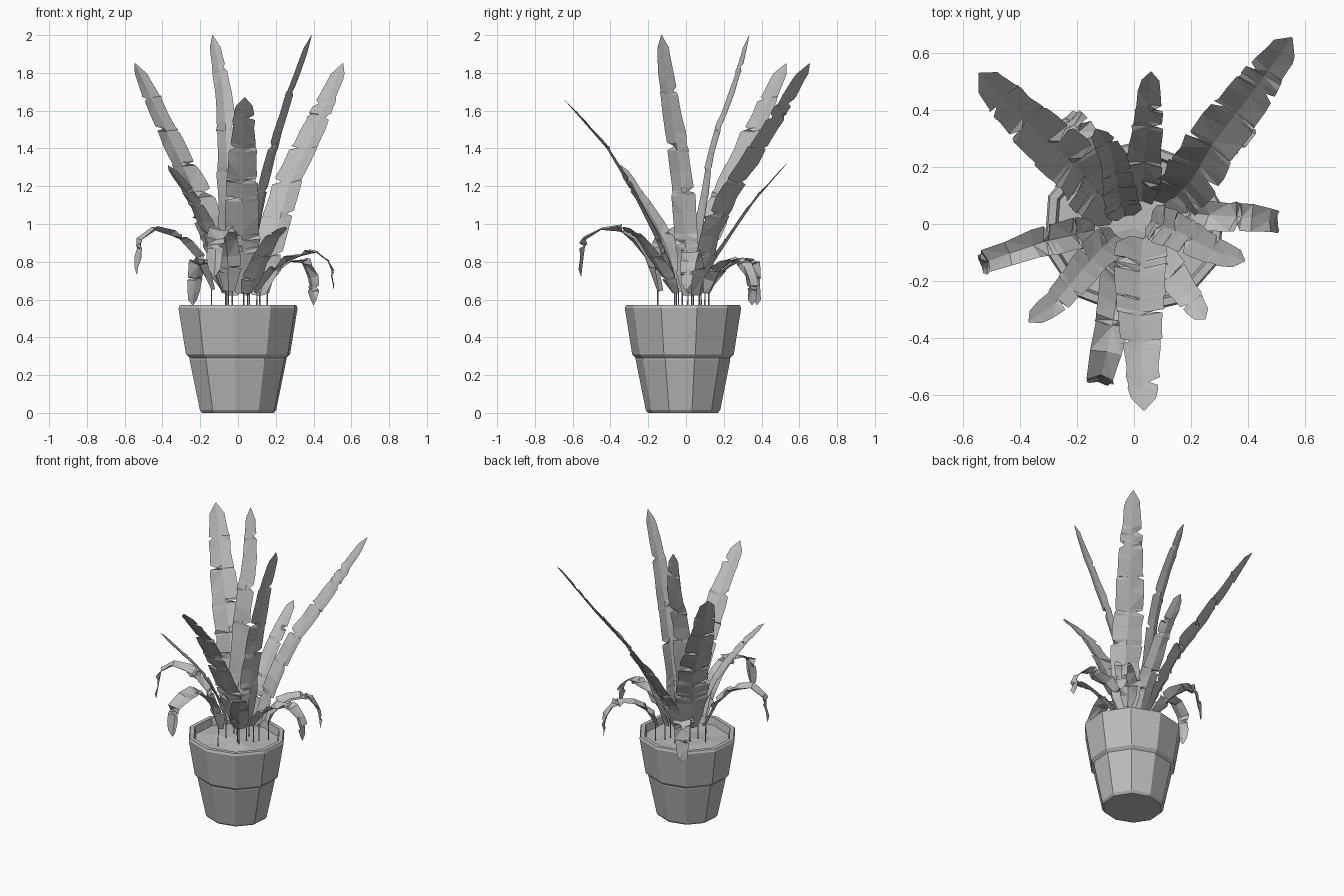
import bpy, bmesh, math, random
from mathutils import Vector

cube = bpy.data.objects.get("Cube")
if cube:
    bpy.data.objects.remove(cube, do_unlink=True)
random.seed(4)

grey = bpy.data.materials.new("plain grey")
grey.use_nodes = True
grey.diffuse_color = (0.5, 0.5, 0.5, 1)
grey.node_tree.nodes["Principled BSDF"].inputs["Base Color"].default_value = grey.diffuse_color

POT_Y = -0.016
SOIL_Z = 0.52
SIDES = 10


def finish(bm, name):
    mesh = bpy.data.meshes.new(name)
    bm.to_mesh(mesh)
    bm.free()
    mesh.materials.append(grey)
    obj = bpy.data.objects.new(name, mesh)
    bpy.context.collection.objects.link(obj)
    return obj


def ring(bm, radius, z):
    verts = []
    for i in range(SIDES):
        a = math.radians(-94) + math.tau * i / SIDES
        verts.append(bm.verts.new((radius * math.cos(a), POT_Y + 0.95 * radius * math.sin(a), z)))
    return verts


def bridge(bm, low, high):
    for i in range(len(low)):
        j = (i + 1) % len(low)
        bm.faces.new((low[i], low[j], high[j], high[i]))


# Pot: lathed outer wall, rim and inner wall
bm = bmesh.new()
profile = [(0.195, 0), (0.208, 0.015), (0.264, 0.28), (0.264, 0.29), (0.284, 0.31),
           (0.325, 0.555), (0.318, 0.57), (0.29, 0.57), (0.275, 0.49)]
rings = [ring(bm, r, z) for r, z in profile]
bm.faces.new(rings[0][::-1])
for low, high in zip(rings, rings[1:]):
    bridge(bm, low, high)
finish(bm, "pot")

# Soil: slightly lumpy disc
bm = bmesh.new()
outer, inner = ring(bm, 0.281, SOIL_Z), ring(bm, 0.15, SOIL_Z)
for v in inner:
    v.co.z += random.uniform(-0.01, 0.02)
bridge(bm, outer, inner)
centre = bm.verts.new((0, POT_Y, SOIL_Z + 0.015))
for i in range(SIDES):
    bm.faces.new((inner[i], inner[(i + 1) % SIDES], centre))
finish(bm, "soil")


def along(points, t):
    """Point at fraction t of a polyline's length."""
    lengths = [(b - a).length for a, b in zip(points, points[1:])]
    d = t * sum(lengths)
    for a, b, length in zip(points, points[1:], lengths):
        if d <= length:
            return a.lerp(b, d / length)
        d -= length
    return points[-1].copy()


OUTLINE = [(0, 0.5), (0.06, 0.9), (0.25, 1.05), (0.6, 0.88), (0.87, 0.64), (0.95, 0.5), (1, 0.03)]


def outline(t):
    for (t0, w0), (t1, w1) in zip(OUTLINE, OUTLINE[1:]):
        if t <= t1:
            return w0 + (w1 - w0) * (t - t0) / (t1 - t0)
    return 0.03


def leaf(name, width, notches, path, fold=0.3, crumple=0.08):
    pts = [Vector(p) for p in path]
    lean = pts[-1] - pts[0]
    side = Vector((-lean.y, lean.x, 0)).normalized()
    length = sum((b - a).length for a, b in zip(pts, pts[1:]))

    # Rows as (position, left scale, right scale), with torn notches in the edges
    steps = max(8, round(length / 0.11))
    rows = [(i / steps, random.uniform(0.9, 1.1), random.uniform(0.9, 1.1)) for i in range(steps + 1)]
    rows.append((0.95, 1, 1))
    for k in range(notches):
        t = 0.1 + 0.82 * (k + random.uniform(0.2, 0.8)) / notches
        cut = random.uniform(0.3, 0.6)
        left, right = (cut, 1) if random.random() < 0.5 else (1, cut)
        rows += [(t - 0.015, 1.08, 1.04), (t, left, right), (t + 0.015, 1, 0.98)]
    rows.sort()

    bm = bmesh.new()
    previous = None
    for t, left, right in rows:
        p = along(pts, t)
        tangent = (along(pts, min(1, t + 0.05)) - along(pts, max(0, t - 0.05))).normalized()
        normal = tangent.cross(side).normalized()
        half = 0.5 * width * outline(t)
        lift = half * fold * (1 - 0.6 * t)
        up_left, up_right = (normal * (lift + half * random.uniform(-crumple, crumple)) for _ in range(2))
        row = [bm.verts.new(q) for q in
               (p + side * half * left + up_left, p, p - side * half * right + up_right)]
        if previous:
            for i in range(2):
                bm.faces.new((previous[i], previous[i + 1], row[i + 1], row[i]))
        previous = row
    bmesh.ops.triangulate(bm, faces=bm.faces[:])
    finish(bm, name)

    # Thin stem from the soil to the leaf base
    stem = bmesh.new()
    base = pts[0]
    height = base.z + 0.02 - SOIL_Z
    bmesh.ops.create_cone(stem, cap_ends=True, segments=4, radius1=0.004, radius2=0.003, depth=height)
    bmesh.ops.translate(stem, verts=stem.verts[:], vec=(base.x, base.y, SOIL_Z + height / 2))
    finish(stem, name + "_stem")


def drooping_leaf(place, width, path):
    leaf("drooping_leaf_" + place, width, 3, path, fold=0.5, crumple=0.3)


# Tall upright leaves
leaf("tall_leaf_back_right", 0.195, 6, [(-0.06, 0.04, 0.63), (-0.12, 0.1, 0.85), (-0.21, 0.21, 1.13),
     (-0.365, 0.35, 1.46), (-0.545, 0.53, 1.85)])
leaf("tall_leaf_back_left", 0.19, 6, [(0.115, 0.07, 0.62), (0.2, 0.15, 0.95), (0.275, 0.28, 1.22),
     (0.4, 0.44, 1.48), (0.555, 0.655, 1.85)])
leaf("tall_leaf_left", 0.13, 4, [(0.06, 0.01, 0.62), (0.11, -0.01, 1.0), (0.165, -0.03, 1.28),
     (0.27, -0.09, 1.66), (0.39, -0.13, 2.0)])
leaf("tall_leaf_back", 0.125, 4, [(-0.03, 0.03, 0.62), (-0.05, 0.08, 0.95), (-0.06, 0.15, 1.42),
     (-0.08, 0.26, 1.72), (-0.135, 0.335, 2.0)])
leaf("tall_leaf_front", 0.175, 6, [(0.03, -0.05, 0.63), (0.02, -0.16, 0.92), (0.02, -0.29, 1.18),
     (0.025, -0.42, 1.4), (0.035, -0.655, 1.67)])

# Medium leaves
leaf("medium_leaf_front_right", 0.12, 4, [(-0.065, -0.04, 0.64), (-0.12, -0.09, 0.86),
     (-0.19, -0.17, 1.03), (-0.28, -0.28, 1.19), (-0.37, -0.345, 1.31)])
leaf("medium_leaf_back", 0.125, 4, [(0.03, 0.08, 0.63), (0.03, 0.15, 0.8), (0.04, 0.26, 0.97),
     (0.05, 0.37, 1.13), (0.06, 0.535, 1.32)])
leaf("medium_leaf_front_left", 0.125, 3, [(0.05, -0.06, 0.63), (0.12, -0.16, 0.8),
     (0.18, -0.24, 0.92), (0.25, -0.335, 0.985)])

# Drooping outer leaves
drooping_leaf("right", 0.11, [(-0.14, -0.02, 0.65), (-0.22, -0.04, 0.82), (-0.31, -0.06, 0.92),
     (-0.43, -0.1, 0.97), (-0.51, -0.13, 0.92), (-0.535, -0.15, 0.73)])
drooping_leaf("left", 0.11, [(0.1, 0.03, 0.63), (0.19, 0.04, 0.75), (0.29, 0.03, 0.82),
     (0.42, 0.02, 0.85), (0.49, 0.01, 0.79), (0.505, 0, 0.65)])
drooping_leaf("back_left", 0.11, [(0.155, 0.12, 0.63), (0.19, 0.17, 0.74), (0.27, 0.24, 0.81),
     (0.35, 0.3, 0.79), (0.39, 0.34, 0.7), (0.4, 0.35, 0.57)])
drooping_leaf("back_right", 0.12, [(-0.065, 0.1, 0.63), (-0.12, 0.2, 0.75), (-0.17, 0.29, 0.81),
     (-0.21, 0.35, 0.78), (-0.23, 0.37, 0.68), (-0.24, 0.375, 0.57)])
drooping_leaf("front", 0.13, [(-0.05, -0.15, 0.64), (-0.055, -0.22, 0.83), (-0.07, -0.32, 0.95),
     (-0.09, -0.43, 0.98), (-0.115, -0.53, 0.92), (-0.125, -0.555, 0.72)])
